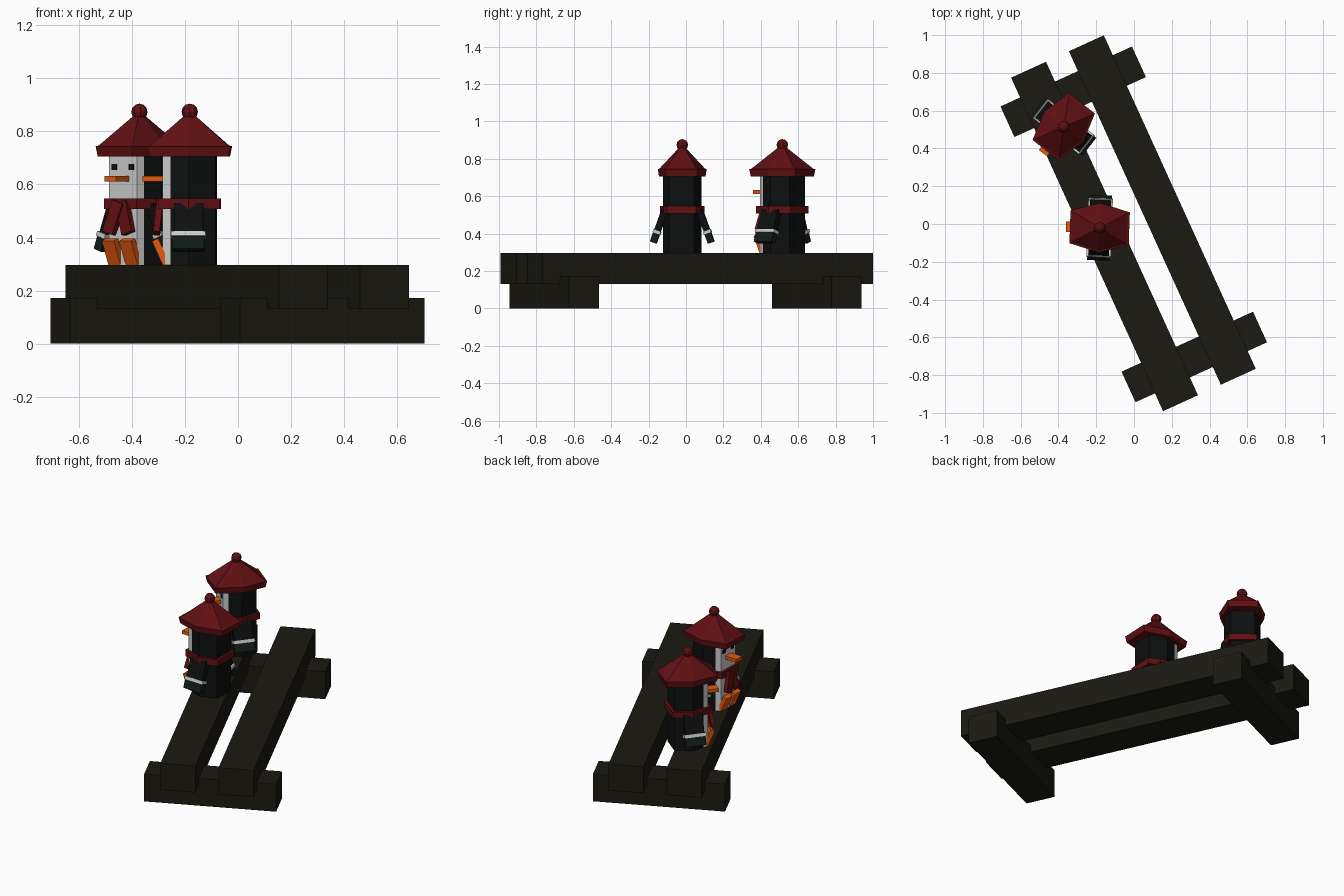
import bpy, bmesh
from math import radians, atan2
from mathutils import Matrix, Vector

if "Cube" in bpy.data.objects:
    bpy.data.objects.remove(bpy.data.objects["Cube"])


def material(name, rgb):
    m = bpy.data.materials.new(name)
    m.diffuse_color = (*rgb, 1)
    m.use_nodes = True
    m.node_tree.nodes["Principled BSDF"].inputs["Base Color"].default_value = m.diffuse_color
    return m


WOOD = material("dark_wood", (0.011, 0.010, 0.006))
RED = material("red", (0.12, 0.005, 0.006))
BLACK = material("black", (0.004, 0.0045, 0.0045))
WHITE = material("white", (0.60, 0.60, 0.60))
ORANGE = material("orange", (0.78, 0.10, 0.004))
GREEN = material("dark_green", (0.006, 0.011, 0.009))


def finish(name, bm, mat, matrix):
    bmesh.ops.recalc_face_normals(bm, faces=bm.faces)
    me = bpy.data.meshes.new(name)
    bm.to_mesh(me)
    bm.free()
    me.materials.append(mat)
    ob = bpy.data.objects.new(name, me)
    ob.matrix_world = matrix
    bpy.context.collection.objects.link(ob)


def box(name, size, matrix, mat):
    bm = bmesh.new()
    bmesh.ops.create_cube(bm, size=1, matrix=Matrix.Diagonal((*size, 1)))
    finish(name, bm, mat, matrix)


def loft(name, outline, levels, matrix, mat):
    """Stack scaled copies of an outline; levels are (z, scale)."""
    bm = bmesh.new()
    rings = [[bm.verts.new((x * s, y * s, z)) for x, y in outline] for z, s in levels]
    n = len(outline)
    for a, b in zip(rings, rings[1:]):
        for i in range(n):
            j = (i + 1) % n
            bm.faces.new((a[i], a[j], b[j], b[i]))
    bm.faces.new(rings[0][::-1])
    bm.faces.new(rings[-1])
    finish(name, bm, mat, matrix)


def hexagon(x, y, tip):
    return [(-x, -y), (0, -tip), (x, -y), (x, y), (0, tip), (-x, y)]


def at(x, y, z):
    return Matrix.Translation((x, y, z))


def turn(deg, axis):
    return Matrix.Rotation(radians(deg), 4, axis)


# Bench frame: two long rails notched over two cross beams
FRAME_TURN = turn(24.5, 'Z')
for name, x, y in (("left_rail", -0.156, -0.066), ("right_rail", 0.15, 0.074)):
    box(name, (0.203, 1.94, 0.167), at(x, y, 0.2135) @ FRAME_TURN, WOOD)
for name, x, y in (("back_cross_beam", -0.322, 0.70), ("front_cross_beam", 0.319, -0.704)):
    box(name, (0.765, 0.178, 0.172), at(x, y, 0.086) @ FRAME_TURN, WOOD)


def figure(tag, base):
    """Seated bird figure facing local -x."""
    # Hexagonal body with a white front slab
    loft(tag + "_body", [(-0.07, -0.078), (0, -0.104), (0.1, -0.067),
                         (0.1, 0.067), (0, 0.104), (-0.07, 0.078)],
         [(0.297, 1), (0.72, 1)], base, BLACK)
    loft(tag + "_white_front", [(-0.1, -0.067), (-0.07, -0.078), (-0.07, 0.078), (-0.1, 0.067)],
         [(0.297, 1), (0.72, 1)], base, WHITE)
    # Scarf and hat
    loft(tag + "_scarf", hexagon(0.116, 0.078, 0.119), [(0.508, 1), (0.547, 1)], base, RED)
    loft(tag + "_hat", hexagon(0.157, 0.087, 0.131),
         [(0.706, 0.95), (0.744, 1), (0.747, 0.93), (0.858, 0.14)], base, RED)
    bm = bmesh.new()
    bmesh.ops.create_uvsphere(bm, u_segments=8, v_segments=6, radius=0.031)
    finish(tag + "_hat_bobble", bm, RED, base @ at(0, 0, 0.874))
    # Beak
    box(tag + "_beak", (0.08, 0.055, 0.021), base @ at(-0.138, 0, 0.621), ORANGE)
    for side, s in (("left", -1), ("right", 1)):
        # Eyes, scarf tails and upturned feet
        box(f"{tag}_{side}_eye", (0.008, 0.024, 0.024), base @ at(-0.1, s * 0.04, 0.666), BLACK)
        box(f"{tag}_{side}_scarf_tail", (0.024, 0.05, 0.125),
            base @ at(-0.121 - 0.004 * s, s * 0.024, 0.475) @ turn(s * 18, 'X') @ turn(6, 'Y'), RED)
        box(f"{tag}_{side}_foot", (0.026, 0.058, 0.10),
            base @ at(-0.108, s * 0.041, 0.346) @ turn(-24, 'Y'), ORANGE)
        # Sloping arm, cuff and mitten along one line
        top, end = Vector((0, s * 0.093, 0.525)), Vector((0, s * 0.155, 0.352))
        lean = Matrix.Rotation(atan2(s * 0.062, 0.173), 4, 'X')
        length = (end - top).length
        for part, a, b, width, thick, mat in (("arm", 0, 0.66, 0.11, 0.034, BLACK),
                                              ("cuff", 0.62, 0.72, 0.13, 0.042, WHITE),
                                              ("mitten", 0.70, 1, 0.12, 0.036, GREEN)):
            mid = top.lerp(end, (a + b) / 2)
            box(f"{tag}_{side}_{part}", (width, thick, length * (b - a)),
                base @ Matrix.Translation(mid) @ lean, mat)


figure("near_figure", at(-0.182, -0.02, 0) @ turn(-2, 'Z'))
figure("far_figure", at(-0.372, 0.515, 0) @ turn(52, 'Z'))
